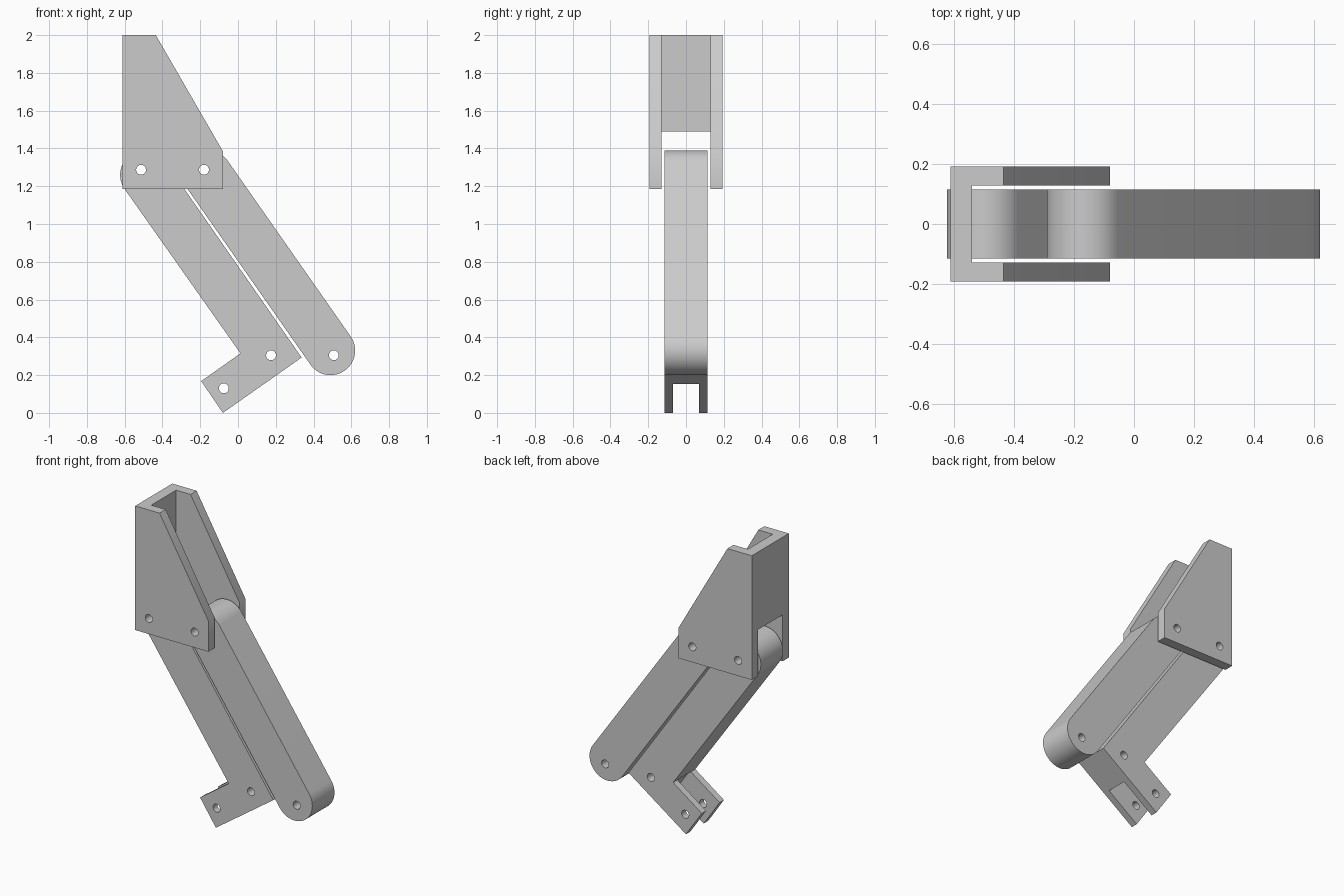
import bpy, bmesh, math
from mathutils import Vector

if "Cube" in bpy.data.objects:
    bpy.data.objects.remove(bpy.data.objects["Cube"])

LINK_Y = 0.115      # half width of the links
FORK_Y = 0.07       # half width of the fork slot
IN_Y, OUT_Y = 0.129, 0.192   # bracket cheek inner / outer
R = 0.13            # link end radius
U = Vector((-0.573, 0.819)).normalized()   # along the links
N = Vector((U.y, -U.x))                    # across the links


def prism(name, pts, half):
    """Extrude an x-z profile symmetrically along y."""
    bm = bmesh.new()
    face = bm.faces.new([bm.verts.new((p[0], -half, p[1])) for p in pts])
    ext = bmesh.ops.extrude_face_region(bm, geom=[face])["geom"]
    bmesh.ops.translate(bm, vec=(0, 2 * half, 0),
                        verts=[v for v in ext if isinstance(v, bmesh.types.BMVert)])
    bmesh.ops.recalc_face_normals(bm, faces=bm.faces)
    me = bpy.data.meshes.new(name)
    bm.to_mesh(me)
    bm.free()
    ob = bpy.data.objects.new(name, me)
    bpy.context.collection.objects.link(ob)
    return ob


def arc(c, r, start, sweep, n):
    return [(c[0] + r * math.cos(start + sweep * i / n),
             c[1] + r * math.sin(start + sweep * i / n)) for i in range(n + 1)]


def hole(c):
    return prism("hole_cutter", arc(c, 0.026, 0, math.tau, 32)[:-1], 0.4)


def cut(ob, cutters):
    bpy.context.view_layer.objects.active = ob
    for c in cutters:
        m = ob.modifiers.new("cut", 'BOOLEAN')
        m.operation, m.solver, m.object = 'DIFFERENCE', 'EXACT', c
        bpy.ops.object.modifier_apply(modifier=m.name)
        bpy.data.objects.remove(c, do_unlink=True)
    bpy.ops.object.select_all(action='DESELECT')
    ob.select_set(True)
    bpy.ops.object.shade_smooth_by_angle(angle=math.radians(30))


def rect(x0, x1, z0, z1):
    return [(x0, z0), (x1, z0), (x1, z1), (x0, z1)]


a = math.atan2(N.y, N.x)   # angle of the across direction

# Upper bracket: two cheeks joined by a short back wall
bracket = prism("upper_bracket", [(-0.612, 1.185), (-0.08, 1.185), (-0.08, 1.385),
                                  (-0.435, 2.0), (-0.612, 2.0)], OUT_Y)
cut(bracket, [prism("cavity_cutter", rect(-0.54, 0.2, 1.0, 2.2), IN_Y),
              prism("window_cutter", rect(-0.8, -0.3, 1.0, 1.49), IN_Y),
              hole((-0.513, 1.287)), hole((-0.18, 1.287))])

# Front link: rounded at both ends
front = prism("front_link", arc((-0.161, 1.26), R, a, math.pi, 32)
              + arc((0.49, 0.33), R, a + math.pi, math.pi, 32), LINK_Y)
cut(front, [hole((-0.18, 1.287)), hole((0.507, 0.305))])

# Rear link: rounded top, angled forked foot
rear = prism("rear_link", arc((-0.494, 1.26), R, a, math.pi, 32)
             + [(0.013, 0.315), (-0.195, 0.168), (-0.08, 0.0), (0.337, 0.293)], LINK_Y)
slot = [N * n + U * u for n, u in ((-0.2, -0.1), (0.2, -0.1), (0.2, 0.252), (-0.2, 0.252))]
cut(rear, [prism("fork_cutter", slot, FORK_Y), hole((-0.513, 1.287)),
           hole((0.175, 0.305)), hole((-0.075, 0.13))])
